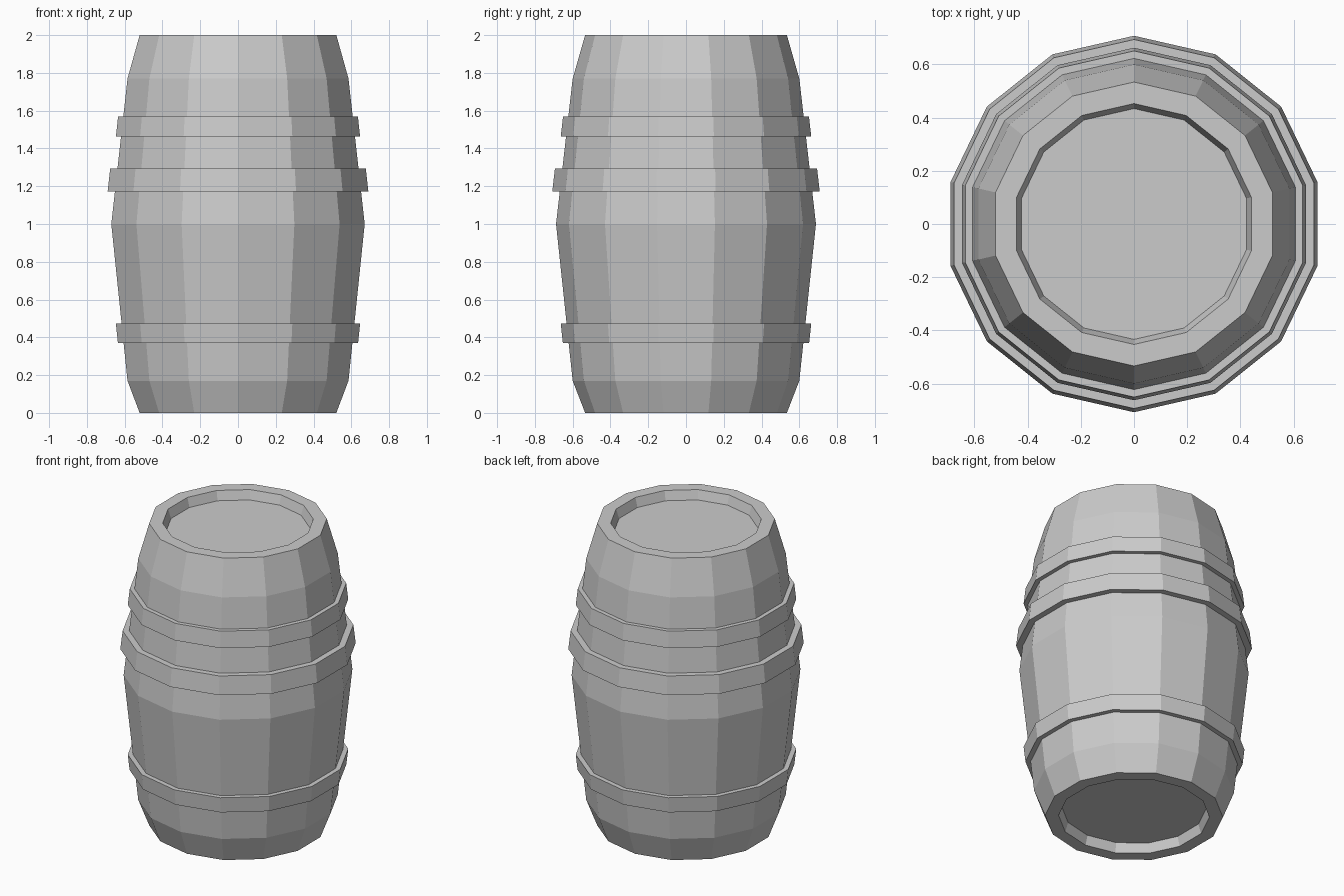
import bpy, bmesh, math

if "Cube" in bpy.data.objects:
    bpy.data.objects.remove(bpy.data.objects["Cube"])

SIDES = 14


def lathe(name, profile, closed):
    """Spin (radius, z) points; open profiles get flat end caps."""
    bm = bmesh.new()
    rings = []
    for r, z in profile:
        ring = []
        for i in range(SIDES):
            a = math.pi / 2 + 2 * math.pi * i / SIDES
            ring.append(bm.verts.new((r * math.cos(a), r * math.sin(a), z)))
        rings.append(ring)
    pairs = list(zip(rings, rings[1:]))
    if closed:
        pairs.append((rings[-1], rings[0]))
    for lo, hi in pairs:
        for i in range(SIDES):
            j = (i + 1) % SIDES
            bm.faces.new((lo[i], lo[j], hi[j], hi[i]))
    if not closed:
        bm.faces.new(rings[0])
        bm.faces.new(rings[-1])
    bmesh.ops.recalc_face_normals(bm, faces=bm.faces[:])
    mesh = bpy.data.meshes.new(name)
    bm.to_mesh(mesh)
    bm.free()
    obj = bpy.data.objects.new(name, mesh)
    bpy.context.collection.objects.link(obj)
    return obj


# Staved body with a recessed lid at both ends
lathe("barrel_body", [
    (0.434, 0.06), (0.453, 0.0), (0.534, 0.0), (0.60, 0.17), (0.688, 1.0),
    (0.60, 1.77), (0.534, 2.0), (0.453, 2.0), (0.434, 1.94)], False)


# Hoops: bottom z, bottom radius, top z, top radius, body radii underneath
def hoop(name, z0, r0, z1, r1, in0, in1):
    lathe(name, [(in0, z0), (r0, z0), (r1, z1), (in1, z1)], True)


hoop("lower_hoop", 0.37, 0.652, 0.472, 0.663, 0.618, 0.629)
hoop("middle_hoop", 1.172, 0.708, 1.293, 0.694, 0.665, 0.651)
hoop("upper_hoop", 1.463, 0.663, 1.57, 0.651, 0.631, 0.619)
